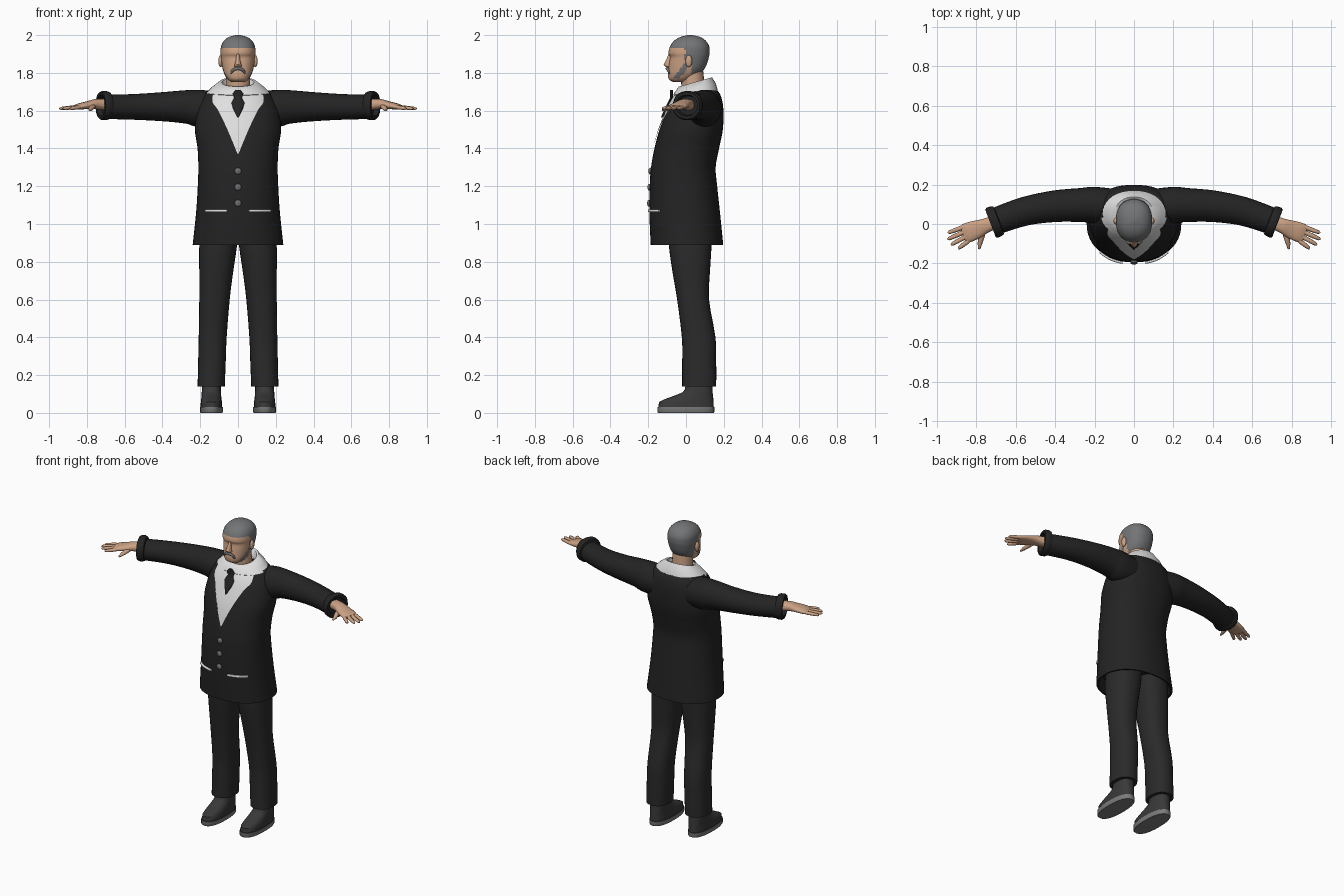
import bpy, bmesh, math
from mathutils import Vector


def material(name, rgb):
    m = bpy.data.materials.new(name)
    m.diffuse_color = (*rgb, 1)
    return m


JACKET = material("jacket black", (0.017, 0.017, 0.017))
TROUSER = material("trouser black", (0.023, 0.023, 0.023))
SHOE = material("shoe grey", (0.04, 0.04, 0.042))
SOLE = material("sole grey", (0.2, 0.2, 0.2))
SHIRT = material("shirt white", (0.74, 0.74, 0.74))
HAIR = material("hair grey", (0.17, 0.175, 0.18))
SKIN = material("skin", (0.6, 0.36, 0.23))
BUTTON = material("button grey", (0.16, 0.16, 0.16))


def finish(name, bm, mats, rule=None, angle=50):
    bmesh.ops.recalc_face_normals(bm, faces=bm.faces[:])
    me = bpy.data.meshes.new(name)
    bm.to_mesh(me)
    bm.free()
    ob = bpy.data.objects.new(name, me)
    bpy.context.collection.objects.link(ob)
    for m in mats:
        me.materials.append(m)
    if rule:
        for p in me.polygons:
            p.material_index = rule(p.center)
    bpy.ops.object.select_all(action='DESELECT')
    ob.select_set(True)
    bpy.context.view_layer.objects.active = ob
    bpy.ops.object.shade_smooth_by_angle(angle=math.radians(angle))
    return ob


def loft(name, rings, mats, n=2.0, seg=28, rule=None, angle=50):
    """Skin a list of (centre, u axis, v axis) superellipse rings."""
    bm = bmesh.new()
    rows = []
    for c, u, v in rings:
        row = []
        for i in range(seg):
            a = 2 * math.pi * i / seg
            x, y = (math.copysign(abs(t) ** (2 / n), t) for t in (math.cos(a), math.sin(a)))
            row.append(bm.verts.new(Vector(c) + Vector(u) * x + Vector(v) * y))
        rows.append(row)
    for a, b in zip(rows, rows[1:]):
        for i in range(seg):
            j = (i + 1) % seg
            bm.faces.new((a[i], a[j], b[j], b[i]))
    bm.faces.new(rows[0])
    bm.faces.new(rows[-1])
    return finish(name, bm, mats, rule, angle)


def resample(pts, k):
    """Catmull-Rom smoothing of tuples."""
    out = []
    for i in range(len(pts) - 1):
        p0, p1, p2, p3 = (pts[max(0, min(len(pts) - 1, i + d))] for d in (-1, 0, 1, 2))
        for s in range(k):
            t = s / k
            out.append(tuple(0.5 * (2 * b + (c - a) * t + (2 * a - 5 * b + 4 * c - d) * t * t
                                    + (3 * b - a - 3 * c + d) * t ** 3)
                             for a, b, c, d in zip(p0, p1, p2, p3)))
    return out + [tuple(pts[-1])]


def level(sections, x=0):
    """Horizontal rings from (z, half width, front y, back y)."""
    return [((x, (f + b) / 2, z), (w, 0, 0), (0, (b - f) / 2, 0)) for z, w, f, b in sections]


def tube(name, pts, mats, n=2.0, seg=16, direction=None, angle=50):
    """Rings along a path of (x, y, z, horizontal radius, vertical radius)."""
    rings = []
    for i, p in enumerate(pts):
        a, b = pts[max(0, i - 1)], pts[min(len(pts) - 1, i + 1)]
        t = Vector(direction) if direction else Vector(b[:3]) - Vector(a[:3])
        t.normalize()
        u = t.cross(Vector((0, 0, 1))).normalized()
        rings.append((p[:3], u * p[3], u.cross(t) * p[4]))
    return loft(name, rings, mats, n, seg, None, angle)


def ball(name, loc, size, mat):
    bm = bmesh.new()
    bmesh.ops.create_uvsphere(bm, u_segments=16, v_segments=10, radius=1)
    for v in bm.verts:
        v.co = Vector(loc) + Vector(a * b for a, b in zip(v.co, size))
    return finish(name, bm, [mat])


# Jacket body with a hollow hem
TORSO = resample([(0.89, 0.24, -0.187, 0.197), (1.06, 0.222, -0.194, 0.18),
                  (1.2, 0.213, -0.192, 0.165), (1.3, 0.21, -0.185, 0.157),
                  (1.4, 0.214, -0.167, 0.175), (1.5, 0.228, -0.14, 0.195),
                  (1.6, 0.215, -0.1, 0.198), (1.66, 0.19, -0.07, 0.19),
                  (1.7, 0.165, -0.04, 0.172), (1.725, 0.12, -0.01, 0.14)], 4)
TN = 2.25
loft("jacket_body", level([(0.95, 0.2, -0.15, 0.16), (0.892, 0.228, -0.176, 0.186)] + TORSO),
     [JACKET], TN, 48)


def front_y(x, z):
    for a, b in zip(TORSO, TORSO[1:]):
        if a[0] <= z <= b[0]:
            t = (z - a[0]) / (b[0] - a[0])
            w, f, k = (a[i] + (b[i] - a[i]) * t for i in (1, 2, 3))
            r = max(0, 1 - (abs(x) / w) ** TN) ** (1 / TN)
            return (f + k) / 2 - (k - f) / 2 * r
    return TORSO[-1][2]


# Shirt front, a V-shaped plate following the chest
bm = bmesh.new()
rows = []
for z, w in resample([(1.37, 0.002), (1.5, 0.056), (1.6, 0.104), (1.65, 0.136), (1.715, 0.125)], 5):
    rows.append([bm.verts.new((w * i / 8, front_y(w * i / 8, z) - 0.007, z)) for i in range(-8, 9)])
for a, b in zip(rows, rows[1:]):
    for i in range(16):
        bm.faces.new((a[i], a[i + 1], b[i + 1], b[i]))
finish("shirt_front", bm, [SHIRT])

# Collar, tilted up at the back
loft("shirt_collar",
     [((0, 0.05, z), (w, 0, 0), (0, r, k * r)) for z, w, r, k in
      [(1.685, 0.155, 0.108, 0.1), (1.695, 0.168, 0.118, 0.1), (1.722, 0.14, 0.108, 0.2),
       (1.752, 0.098, 0.088, 0.28), (1.75, 0.085, 0.078, 0.28), (1.715, 0.075, 0.066, 0.2)]],
     [SHIRT], 2.1, 36)

# Tie with knot
loft("tie", [((0, min(front_y(0, z) - 0.01, -0.076), z), (w, 0, 0), (0, 0.008, 0)) for z, w in
             [(1.71, 0.012), (1.69, 0.028), (1.67, 0.02), (1.64, 0.034), (1.61, 0.026), (1.565, 0.003)]],
     [JACKET], 2, 14)

# Buttons
for i, z in enumerate((1.28, 1.195, 1.11)):
    ball("button_%d" % i, (0, front_y(0, z) - 0.002, z), (0.018, 0.01, 0.018), BUTTON)

# Head, hair and sideburn beard
HEAD = resample([(1.752, 0.035, -0.07, 0.0), (1.765, 0.055, -0.09, 0.03), (1.79, 0.071, -0.096, 0.07),
                 (1.82, 0.081, -0.093, 0.097), (1.85, 0.086, -0.09, 0.112), (1.883, 0.09, -0.085, 0.121),
                 (1.905, 0.092, -0.093, 0.125), (1.94, 0.09, -0.085, 0.123), (1.97, 0.075, -0.063, 0.105),
                 (1.99, 0.048, -0.03, 0.075), (2.0, 0.012, 0.01, 0.033)], 4)


def head_colour(c):
    if c.z > 1.928 or (c.y > -0.005 and c.z > 1.87) or (c.y > 0.03 and c.z > 1.79):
        return 1
    return int(1.77 < c.z <= 1.875 and abs(c.y - 0.008 + (1.85 - c.z) * 0.75) < 0.018)


loft("head", level(HEAD), [SKIN, HAIR], 2.25, 56, head_colour)
loft("neck", level([(1.68, 0.068, -0.02, 0.1), (1.74, 0.064, -0.025, 0.098), (1.82, 0.064, -0.03, 0.09)]),
     [SKIN], 2, 24)
loft("nose", level([(1.828, 0.01, -0.1, -0.08), (1.835, 0.02, -0.112, -0.07), (1.845, 0.018, -0.119, -0.07),
                    (1.87, 0.011, -0.105, -0.07), (1.9, 0.008, -0.093, -0.07)]), [SKIN], 2, 14)
tube("moustache", resample([(-0.04, -0.088, 1.795, 0.003, 0.004), (-0.026, -0.095, 1.815, 0.007, 0.008),
                            (0, -0.1, 1.823, 0.008, 0.008), (0.026, -0.095, 1.815, 0.007, 0.008),
                            (0.04, -0.088, 1.795, 0.003, 0.004)], 3), [HAIR], 2, 10)

# Paired parts
for side, s in (("left", 1), ("right", -1)):
    def mx(pts):
        return [(p[0] * s, *p[1:]) for p in pts]

    ball(side + "_ear", (0.092 * s, 0.015, 1.862), (0.012, 0.018, 0.032), SKIN)

    # Sleeve and rolled cuff
    tube(side + "_sleeve", mx(resample([(0.08, 0.09, 1.605, 0.085, 0.09), (0.2, 0.096, 1.612, 0.092, 0.098),
                                        (0.27, 0.096, 1.62, 0.086, 0.089), (0.4, 0.09, 1.621, 0.08, 0.077),
                                        (0.55, 0.065, 1.62, 0.073, 0.068), (0.7, 0.015, 1.62, 0.068, 0.064)], 4)),
         [JACKET], 2, 28)
    cuff = [(-0.005, 0.06, 0.058), (-0.002, 0.075, 0.072), (0.01, 0.08, 0.077), (0.032, 0.081, 0.077),
            (0.042, 0.075, 0.071), (0.042, 0.06, 0.056), (0.015, 0.055, 0.05)]
    tube(side + "_cuff", mx([(0.688 + 0.93 * d, 0.018 - 0.36 * d, 1.627, a, b) for d, a, b in cuff]),
         [JACKET], 2.2, 28, (0.93 * s, -0.36, 0))

    # Hand: palm, four fingers and thumb
    tube(side + "_palm", mx(resample([(0.69, 0.015, 1.63, 0.035, 0.03), (0.75, -0.008, 1.635, 0.037, 0.027),
                                      (0.79, -0.025, 1.63, 0.045, 0.021), (0.84, -0.043, 1.622, 0.05, 0.016),
                                      (0.865, -0.052, 1.618, 0.044, 0.009)], 3)), [SKIN], 2.3, 20)
    for i, (a, b) in enumerate([((0.862, -0.015), (0.943, -0.045)), ((0.86, -0.04), (0.945, -0.078)),
                                ((0.85, -0.063), (0.927, -0.105)), ((0.835, -0.082), (0.89, -0.125))]):
        path = [(a[0] + (b[0] - a[0]) * t, a[1] + (b[1] - a[1]) * t, 1.619 - 0.008 * t, r, r * 0.9)
                for t, r in ((-0.2, 0.01), (0.2, 0.012), (0.6, 0.011), (0.9, 0.009), (1, 0.004))]
        tube(side + "_finger_%d" % i, mx(path), [SKIN], 2, 10)
    tube(side + "_thumb", mx([(0.762, -0.025, 1.627, 0.014, 0.014), (0.772, -0.065, 1.618, 0.015, 0.013),
                              (0.781, -0.1, 1.608, 0.012, 0.01), (0.784, -0.127, 1.602, 0.005, 0.004)]),
         [SKIN], 2, 10)

    # Pocket trim
    tube(side + "_pocket", mx([(x, front_y(x, 1.07) - 0.006, 1.07, 0.006, 0.008)
                               for x in (0.058, 0.08, 0.1, 0.12, 0.14, 0.158, 0.172)]), [SHIRT], 3, 10)

    # Trouser leg
    leg = resample([(0.14, 0.07, 0.214, -0.02, 0.16), (0.27, 0.065, 0.211, -0.02, 0.16),
                    (0.4, 0.06, 0.208, -0.022, 0.156), (0.6, 0.044, 0.205, -0.047, 0.122),
                    (0.75, 0.025, 0.205, -0.072, 0.127), (0.88, 0.006, 0.205, -0.09, 0.135),
                    (0.97, 0.0, 0.19, -0.09, 0.135)], 3)
    loft(side + "_trouser_leg", [((s * (a + b) / 2, (f + k) / 2, z), ((b - a) / 2, 0, 0), (0, (k - f) / 2, 0))
                                 for z, a, b, f, k in leg], [TROUSER], 2.3, 28)

    # Shoe with sole
    loft(side + "_shoe", level([(0, 0.058, -0.148, 0.147), (0.005, 0.061, -0.152, 0.15), (0.03, 0.061, -0.152, 0.15),
                                (0.032, 0.057, -0.147, 0.147), (0.058, 0.056, -0.142, 0.146),
                                (0.072, 0.054, -0.115, 0.145), (0.09, 0.052, -0.065, 0.143),
                                (0.108, 0.051, -0.02, 0.141), (0.125, 0.05, -0.005, 0.14),
                                (0.18, 0.049, 0.0, 0.14)], 0.141 * s),
         [SHOE, SOLE], 2.4, 32, lambda c: int(c.z < 0.0305), 40)
